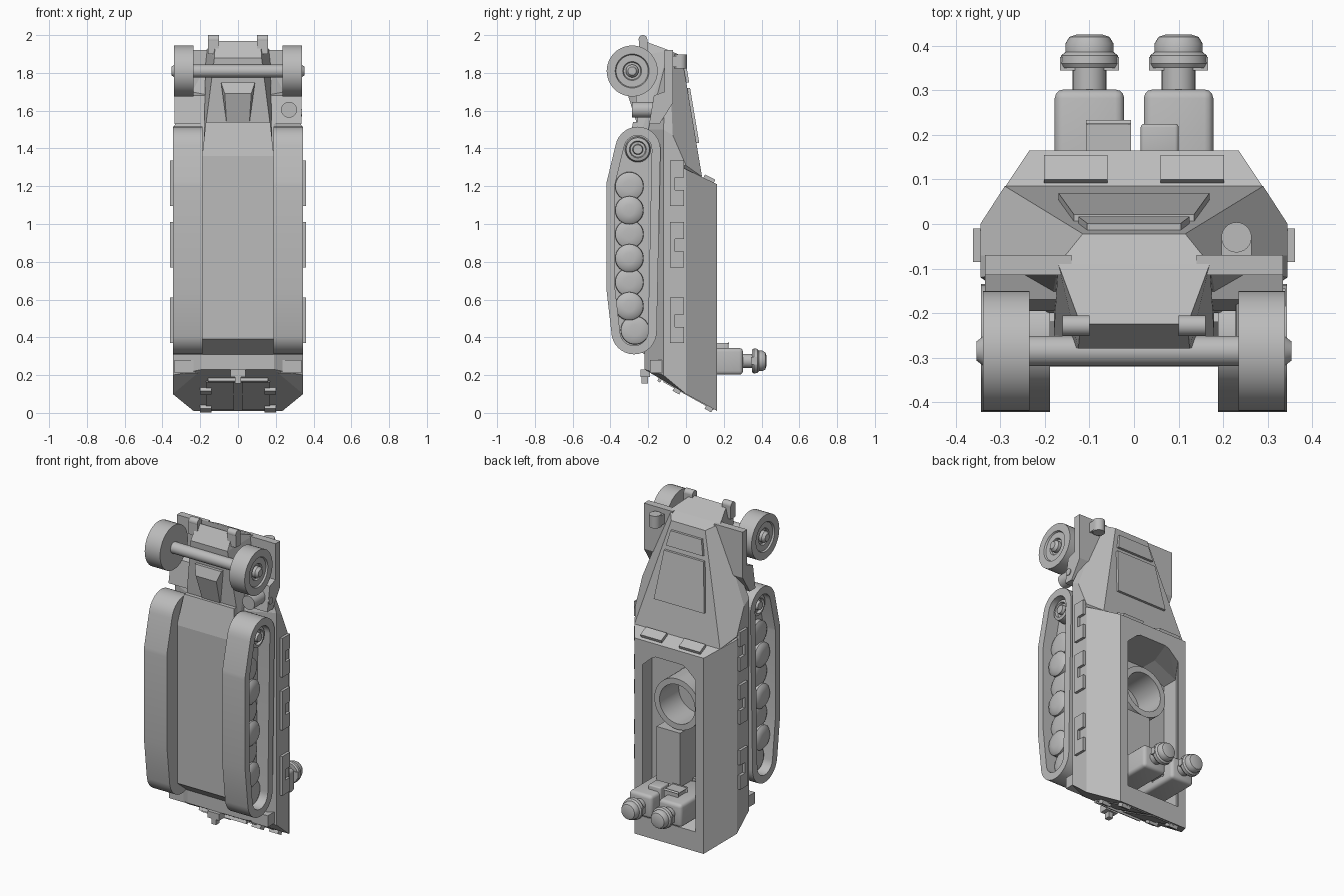
import bpy, bmesh, math
from mathutils import Matrix, Vector

cube = bpy.data.objects.get("Cube")
if cube:
    bpy.data.objects.remove(cube)

grey = bpy.data.materials.new("plain_grey")
grey.use_nodes = True
grey.diffuse_color = (0.5, 0.5, 0.5, 1)
grey.node_tree.nodes["Principled BSDF"].inputs["Base Color"].default_value = (0.5, 0.5, 0.5, 1)
SIDES = (("left", 1), ("right", -1))


def finish(name, bm, smooth=False):
    bmesh.ops.recalc_face_normals(bm, faces=bm.faces)
    mesh = bpy.data.meshes.new(name)
    bm.to_mesh(mesh)
    bm.free()
    ob = bpy.data.objects.new(name, mesh)
    bpy.context.collection.objects.link(ob)
    mesh.materials.append(grey)
    if smooth:
        bpy.ops.object.select_all(action='DESELECT')
        ob.select_set(True)
        bpy.context.view_layer.objects.active = ob
        bpy.ops.object.shade_smooth_by_angle(angle=math.radians(35))
    return ob


def hull_mesh(pts):
    bm = bmesh.new()
    for p in pts:
        bm.verts.new(p)
    res = bmesh.ops.convex_hull(bm, input=bm.verts)
    loose = {g for g in res["geom_interior"] + res["geom_unused"] if isinstance(g, bmesh.types.BMVert)}
    bmesh.ops.delete(bm, geom=list(loose), context='VERTS')
    bmesh.ops.dissolve_limit(bm, angle_limit=0.03, verts=bm.verts, edges=bm.edges)
    return bm


def solid(name, pts, mirror=True):
    """Convex armour block; points are mirrored across x."""
    return finish(name, hull_mesh(list(pts) + ([(-x, y, z) for x, y, z in pts] if mirror else [])))


def prism(name, x0, x1, profile):
    return solid(name, [(x, y, z) for x in (x0, x1) for y, z in profile], False)


def box(name, x, y, z, bevel=0):
    bm = bmesh.new()
    bmesh.ops.create_cube(bm, size=1)
    for v in bm.verts:
        v.co = [sum(r) / 2 + c * (r[1] - r[0]) for r, c in zip((x, y, z), v.co)]
    if bevel:
        bmesh.ops.bevel(bm, geom=bm.edges[:], offset=bevel, segments=3, profile=0.5, affect='EDGES')
    return finish(name, bm, bevel > 0)


def lathe(name, centre, axis, profile, segs=32):
    """Spin (radius, offset) pairs around an axis."""
    bm = bmesh.new()
    turn = Vector((0, 0, 1)).rotation_difference(Vector(axis)).to_matrix().to_4x4()
    vs = [bm.verts.new((r, 0, h)) for r, h in profile]
    es = [bm.edges.new(p) for p in zip(vs, vs[1:])]
    bmesh.ops.spin(bm, geom=vs + es, cent=(0, 0, 0), axis=(0, 0, 1), angle=math.tau, steps=segs)
    bmesh.ops.remove_doubles(bm, verts=bm.verts, dist=0.0005)
    bmesh.ops.transform(bm, matrix=Matrix.Translation(centre) @ turn, verts=bm.verts)
    return finish(name, bm, True)


def rod(name, centre, axis, r, length):
    h = length / 2
    return lathe(name, centre, axis, [(0, -h), (r, -h), (r, h), (0, h)], 24)


# open-topped body with a hollow crew compartment
body = solid("body", [(.235, .165, .01), (.235, .165, 1.21), (.29, .085, 1.25), (.345, 0, .1),
                      (.345, 0, 1.29), (.345, -.12, .2), (.345, -.12, 1.34), (.19, -.22, .23), (.19, -.22, 1.38)])
sections = ((.155, .2, .12), (.18, .165, .13), (.3, 0, .18), (.3, -.1, .24))
cutter = solid("cutter", [p for x, y, low in sections
                          for p in ((x, y, low), (x, y, 1.06), (x * .5, y, 1.13))])
cutter.hide_render = True
cut = body.modifiers.new("crew_opening", 'BOOLEAN')
cut.object, cut.solver = cutter, 'EXACT'
bpy.context.view_layer.objects.active = body
bpy.ops.object.modifier_apply(modifier=cut.name)
bpy.data.objects.remove(cutter)

# engine hood, nose, belly and gearbox wedge
solid("hood", [(.29, .085, 1.25), (.345, 0, 1.31), (.345, -.07, 1.47), (.345, -.12, 1.5), (.345, -.12, 1.3),
               (.19, -.2, 1.5), (.19, -.2, 1.3), (.115, -.022, 1.89), (.17, -.09, 1.92)])
solid("nose", [(.11, -.022, 1.88), (.17, -.09, 1.92), (.18, -.09, 1.45), (.12, -.225, 1.97), (.125, -.28, 1.88),
               (.15, -.26, 1.67), (.18, -.25, 1.45)])
solid("belly", [(.19, -.2, .3), (.19, -.22, .31), (.19, -.32, .39), (.19, -.32, 1.36),
                (.17, -.28, 1.54), (.17, -.2, 1.54)])
solid("gearbox", [(.09, -.24, 1.75), (.09, -.29, 1.75), (.07, -.31, 1.69), (.06, -.26, 1.53), (.06, -.22, 1.53)])


def hood_point(x, z, off):
    return (x, .085 - (z - 1.25) * .167 + off, z)


# raised hood hatches and vision flaps
for name, z0, z1, w0, w1 in (("hood_hatch", 1.43, 1.72, .17, .135), ("hood_grille", 1.75, 1.84, .125, .105)):
    solid(name, [hood_point(w, z, o) for w, z in ((w0, z0), (w1, z1)) for o in (-.02, .015)])
for side, s in SIDES:
    prism(side + "_vision_flap", s * .06, s * .202,
          [(.145, 1.21), (.155, 1.235), (.1, 1.262), (.09, 1.24)])


def rear_point(t, off):
    return (-.22 + .385 * t - .48 * off, .23 - .215 * t - .88 * off)


def rear_plate(name, x0, x1, t0, t1, off):
    prism(name, x0, x1, [rear_point(t, o) for t in (t0, t1) for o in (-.01, off)])


# rear doors with hinges, bar and tow hook
for side, s in SIDES:
    rear_plate(side + "_rear_door", s * .02, s * .17, .27, .96, .01)
    for i, t in enumerate((.42, .86)):
        rear_plate(f"{side}_door_hinge_{i}", s * .14, s * .2, t, t + .09, .026)
rear_plate("rear_bar", -.16, .16, .2, .24, .02)
box("tow_hook", (-.04, .04), (-.24, -.19), (.19, .23))
box("tow_hook_stem", (-.015, .015), (-.235, -.2), (.155, .22))

wheel_profile = [(0, -.052), (.135, -.052), (.135, .052), (.09, .052), (.085, .042), (.05, .042),
                 (.045, .03), (.034, .03), (.034, .05), (.022, .066), (0, .066)]
for side, s in SIDES:
    # front wheel, fender and nose shackle
    lathe(side + "_front_wheel", (s * .287, -.285, 1.81), (s, 0, 0), wheel_profile, 40)
    prism(side + "_fender", s * .14, s * .335, [(-.07, 1.92), (-.115, 1.92), (-.115, 1.66), (-.07, 1.66)])
    prism(side + "_fender_rear", s * .14, s * .335,
          [(-.07, 1.68), (-.115, 1.7), (-.17, 1.68), (-.195, 1.53), (-.14, 1.53), (-.07, 1.64)])
    rod(side + "_shackle", (s * .13, -.228, 1.977), (1, 0, 0), .023, .06)
    box(side + "_shackle_base", (s * .1, s * .16), (-.25, -.205), (1.9, 1.977))
    box(side + "_rear_stowage", (s * .2, s * .335), (-.19, -.11), (.21, .28))

    # track loop: hull around four circles, with a sunken outer face
    rims = ((-.255, 1.395, .12), (-.302, 1.2, .12), (-.302, .66, .12), (-.275, .43, .12))
    bm = hull_mesh([(s * x, y + r * math.cos(a), z + r * math.sin(a)) for y, z, r in rims for x in (.188, .343)
                    for a in (math.tau * k / 32 for k in range(32))])
    face = max(bm.faces, key=lambda f: s * f.calc_center_median().x)
    bmesh.ops.inset_region(bm, faces=[face], thickness=.046)
    low = bmesh.ops.extrude_discrete_faces(bm, faces=[face])["faces"][0]
    bmesh.ops.translate(bm, verts=low.verts, vec=(-s * .08, 0, 0))
    finish(side + "_track", bm, True)

    # overlapping road wheels, every second one standing further out
    for i in range(7):
        out = .06 if i % 2 else .035
        lathe(f"{side}_road_wheel_{i}", (s * .263, -.3 + (.03 if i == 6 else 0), 1.2 - i * .127), (s, 0, 0),
              [(.076, 0), (.074, out * .7), (.06, out * .9), (.03, out), (0, out)])
    lathe(side + "_sprocket", (s * .265, -.255, 1.395), (s, 0, 0),
          [(.068, 0), (.062, .05), (.045, .055), (.04, .04), (.028, .04), (.024, .06), (0, .06)])

    # side lockers, notched at the middle of the upper edge
    for i, z in enumerate((1.215, .89, .49)):
        box(f"{side}_locker_{i}", (s * .34, s * .361), (-.085, -.057), (z - .12, z + .12))
        box(f"{side}_locker_top_{i}", (s * .34, s * .361), (-.057, -.01), (z + .03, z + .12))
        box(f"{side}_locker_base_{i}", (s * .34, s * .361), (-.057, -.01), (z - .12, z - .035))

rod("front_axle", (0, -.285, 1.81), (1, 0, 0), .034, .5)

# single headlight, horn and step roller on the left side
rod("headlight", (.23, -.03, 1.86), (0, 0, 1), .034, .075)
box("headlight_bracket", (.196, .264), (-.075, -.03), (1.83, 1.89))
rod("horn", (.27, -.23, 1.605), (0, 1, 0), .042, .11)
rod("step_roller", (.315, -.165, 1.59), (1, 0, 0), .02, .05)

# gun ring, ammunition box and bench inside
lathe("gun_ring", (0, 0, .835), (0, 1, 0),
      [(.155, -.11), (.155, .085), (.12, .085), (.12, -.11), (.155, -.11)], 40)
box("ammunition_box", (-.03, .13), (-.11, .1), (.33, .67))
box("bench", (-.19, .19), (-.11, -.02), (.22, .35))

# two crew figures standing out of the opening
for side, s in SIDES:
    x, z = s * .1, .275
    box(side + "_crew_torso", (x - .078, x + .078), (-.02, .302), (z - .073, z + .068), .02)
    box(side + "_crew_arm", (s * .015, s * .1), (.14, .225), (z - .03, z + .095), .008)
    rod(side + "_crew_head", (x, .33, z), (0, 1, 0), .038, .08)
    lathe(side + "_crew_helmet", (x, .35, z), (0, 1, 0),
          [(0, 0), (.06, 0), (.066, .01), (.064, .028), (.054, .036), (.054, .055), (.045, .07), (.03, .075), (0, .075)])
    box(side + "_crew_ear_guard", (x - .066, x + .066), (.345, .375), (z - .02, z + .02))
